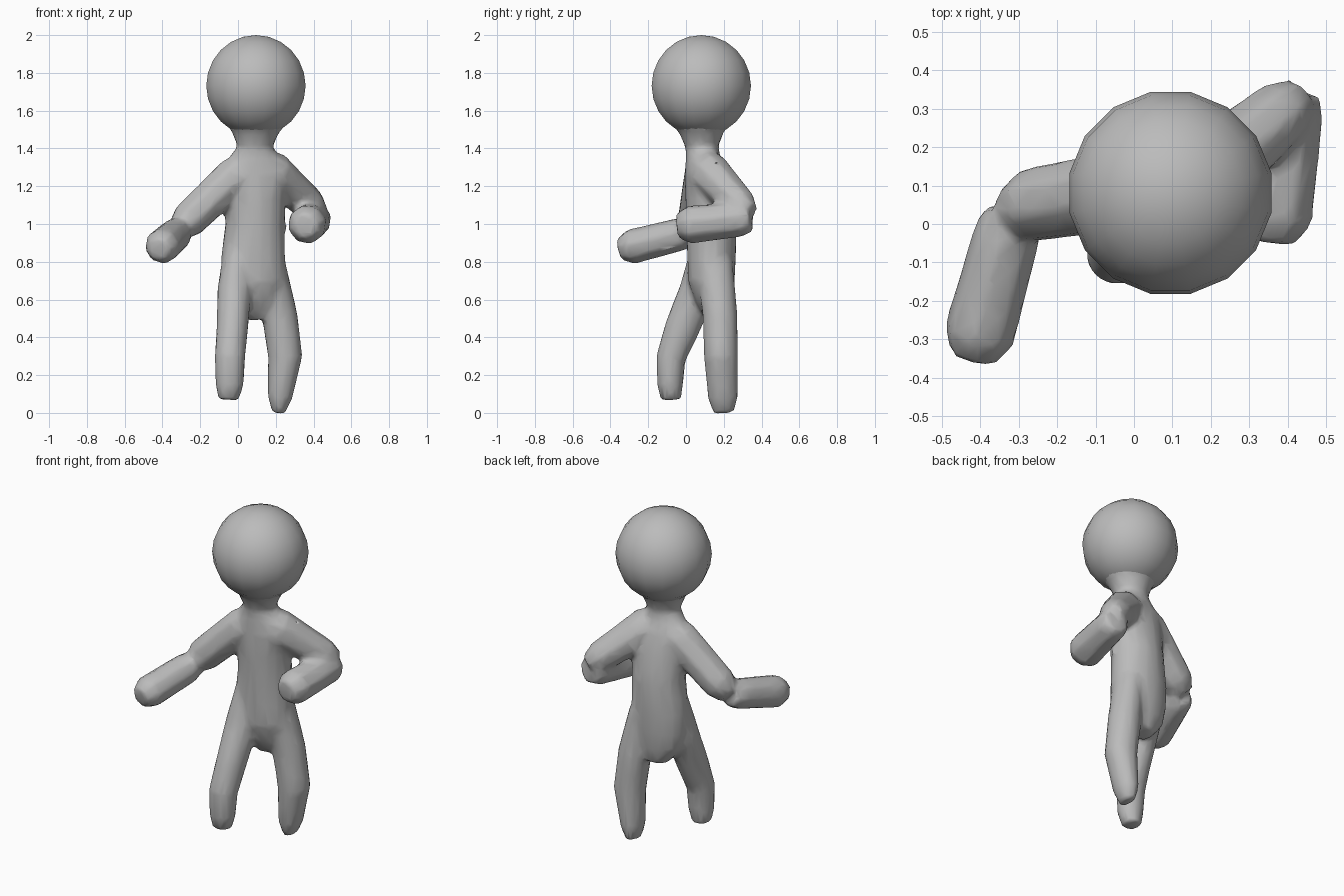
import bpy, bmesh, math
from mathutils import Vector

cube = bpy.data.objects.get("Cube")
if cube:
    bpy.data.objects.remove(cube, do_unlink=True)

grey = bpy.data.materials.new("plain grey")
grey.use_nodes = True
COLOUR = (0.5, 0.5, 0.5, 1)
grey.diffuse_color = COLOUR
grey.node_tree.nodes["Principled BSDF"].inputs["Base Color"].default_value = COLOUR


def finish(name, bm):
    mesh = bpy.data.meshes.new(name)
    bmesh.ops.recalc_face_normals(bm, faces=bm.faces[:])
    bm.to_mesh(mesh)
    bm.free()
    mesh.materials.append(grey)
    mesh.shade_smooth()
    obj = bpy.data.objects.new(name, mesh)
    bpy.context.collection.objects.link(obj)
    return obj


def tube(bm, rings, sides=12):
    """Closed loft through (x, y, z, half width, half depth), square to its path."""
    centres = [Vector(r[:3]) for r in rings]
    loops = []
    for i, (*_, rx, ry) in enumerate(rings):
        along = centres[min(i + 1, len(rings) - 1)] - centres[max(i - 1, 0)]
        turn = Vector((0, 0, 1)).rotation_difference(along.normalized())
        angles = [2 * math.pi * (k + 0.5) / sides for k in range(sides)]
        loops.append([bm.verts.new(centres[i] + turn @ Vector(
            (rx * math.cos(a), ry * math.sin(a), 0))) for a in angles])
    for low, high in zip(loops, loops[1:]):
        for k in range(sides):
            n = (k + 1) % sides
            bm.faces.new((low[k], low[n], high[n], high[k]))
    bm.faces.new(loops[0][::-1])
    bm.faces.new(loops[-1])


def limb(bm, start, end, r0, r1):
    """Straight limb segment with blunt, tapered ends."""
    a, b = Vector(start), Vector(end)
    steps = ((0, 0.65 * r0), (0.16, r0), (0.86, r1), (1, 0.8 * r1))
    tube(bm, [(*a.lerp(b, t), r, r) for t, r in steps], 8)


body = bmesh.new()

# Torso and neck
tube(body, [
    (0.09, 0.17, 0.50, 0.07, 0.06),
    (0.085, 0.15, 0.60, 0.15, 0.10),
    (0.085, 0.135, 0.70, 0.175, 0.125),
    (0.08, 0.135, 0.82, 0.172, 0.13),
    (0.09, 0.135, 1.00, 0.158, 0.135),
    (0.09, 0.12, 1.15, 0.165, 0.125),
    (0.09, 0.10, 1.28, 0.19, 0.11),
    (0.09, 0.09, 1.35, 0.14, 0.092),
    (0.09, 0.085, 1.41, 0.094, 0.088),
    (0.092, 0.082, 1.49, 0.128, 0.122),
    (0.094, 0.081, 1.56, 0.185, 0.185),
], 16)

# Straight left leg
tube(body, [
    (0.215, 0.20, 0.00, 0.035, 0.055),
    (0.222, 0.195, 0.08, 0.066, 0.08),
    (0.25, 0.185, 0.30, 0.093, 0.092),
    (0.22, 0.18, 0.52, 0.096, 0.094),
    (0.17, 0.15, 0.80, 0.08, 0.10),
])

# Bent, lifted right leg
tube(body, [
    (-0.05, -0.08, 0.07, 0.055, 0.055),
    (-0.045, -0.085, 0.15, 0.076, 0.07),
    (-0.043, -0.08, 0.29, 0.082, 0.08),
    (-0.03, -0.02, 0.45, 0.085, 0.095),
    (-0.02, 0.06, 0.64, 0.092, 0.10),
    (0.00, 0.12, 0.85, 0.08, 0.10),
])

# Arms: forearm from hand to elbow, then upper arm from elbow to shoulder
limb(body, (0.355, -0.045, 0.99), (0.41, 0.345, 1.03), 0.105, 0.095)
limb(body, (0.43, 0.33, 1.06), (0.14, 0.085, 1.31), 0.088, 0.115)
limb(body, (-0.42, -0.35, 0.865), (-0.315, 0.03, 0.96), 0.096, 0.09)
limb(body, (-0.32, 0.04, 0.965), (0.03, 0.10, 1.30), 0.1, 0.108)

# Blend the overlapping limbs into one simple skin
body_obj = finish("body", body)
remesh = body_obj.modifiers.new("blend", 'REMESH')
remesh.mode = 'VOXEL'
remesh.voxel_size = 0.015
remesh.use_smooth_shade = True
smooth = body_obj.modifiers.new("soften", 'SMOOTH')
smooth.factor = 0.5
smooth.iterations = 6
decimate = body_obj.modifiers.new("simplify", 'DECIMATE')
decimate.ratio = 0.12

# Round head
head = bmesh.new()
bmesh.ops.create_uvsphere(head, u_segments=16, v_segments=12, radius=0.268)
head_obj = finish("head", head)
head_obj.location = (0.095, 0.081, 1.732)
head_obj.rotation_euler.z = math.pi / 16
